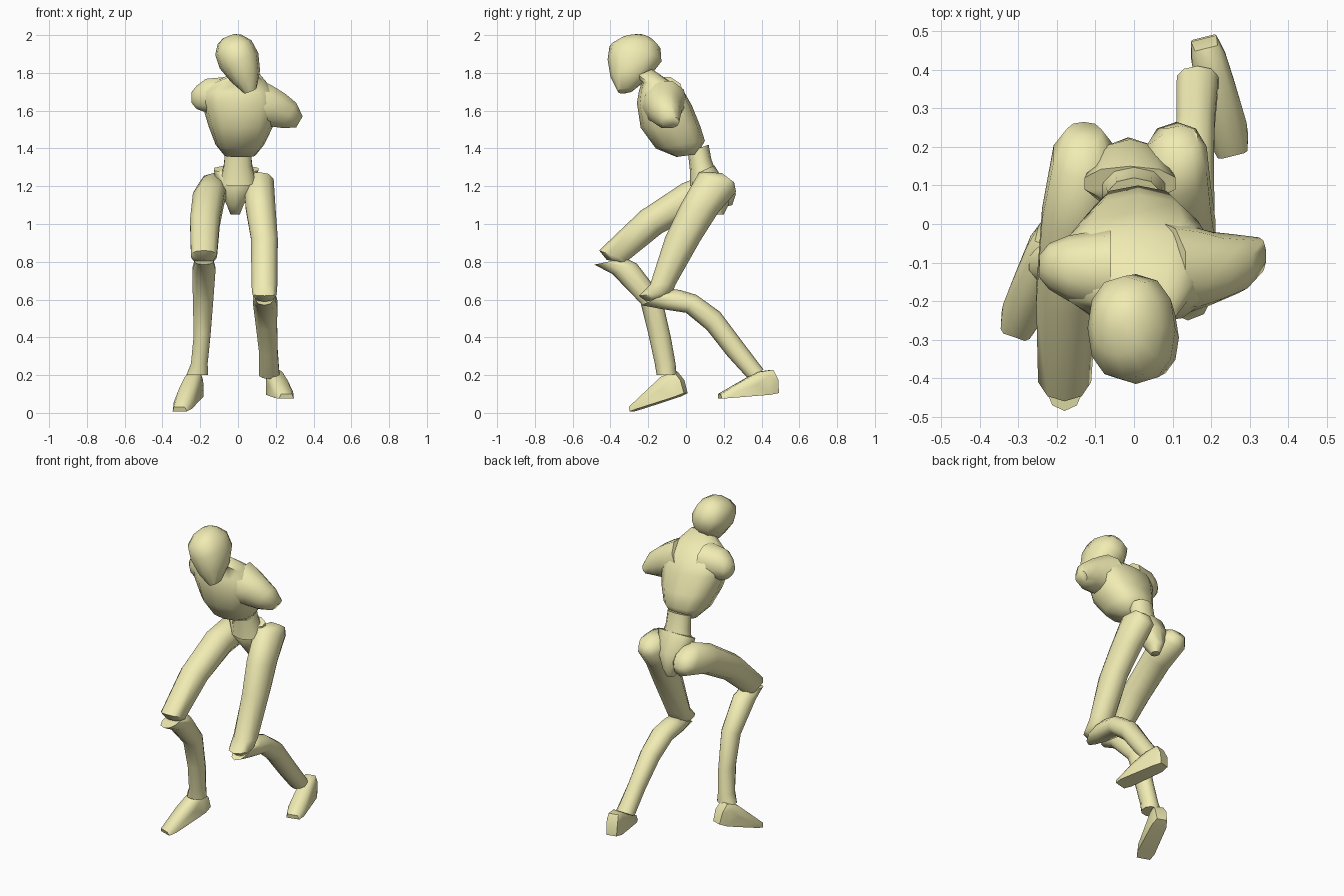
import bpy, bmesh
from math import sin, cos, tau, radians
from mathutils import Vector

mat = bpy.data.materials.new("pale_yellow")
mat.diffuse_color = (0.88, 0.84, 0.45, 1)


def finish(name, bm, angle=62):
    bmesh.ops.recalc_face_normals(bm, faces=bm.faces[:])
    me = bpy.data.meshes.new(name)
    bm.to_mesh(me)
    bm.free()
    me.materials.append(mat)
    ob = bpy.data.objects.new(name, me)
    bpy.context.collection.objects.link(ob)
    bpy.ops.object.select_all(action='DESELECT')
    ob.select_set(True)
    bpy.context.view_layer.objects.active = ob
    bpy.ops.object.shade_smooth_by_angle(angle=radians(angle))
    return ob


def soft(v, power):
    return abs(v) ** power * (1 if v > 0 else -1)


def loft(name, rings, wide=(1, 0, 0), sides=10, power=0.92):
    """Each ring: (front point, back point, half width along 'wide'). Lower power is squarer."""
    wide = Vector(wide).normalized()
    bm = bmesh.new()
    loops = []
    for a, b, w in rings:
        a, b = Vector(a), Vector(b)
        mid, half = (a + b) / 2, (a - b) / 2
        loops.append([bm.verts.new(mid + half * soft(cos(tau * i / sides), power)
                                   + wide * w * 1.03 * soft(sin(tau * i / sides), power))
                      for i in range(sides)])
    for l0, l1 in zip(loops, loops[1:]):
        for i in range(sides):
            j = (i + 1) % sides
            bm.faces.new((l0[i], l0[j], l1[j], l1[i]))
    bm.faces.new(loops[0][::-1])
    bm.faces.new(loops[-1])
    return finish(name, bm)


def body(name, rows, **kw):
    """Row: x, half width, front y, front z, back y, back z."""
    return loft(name, [((x, fy, fz), (x, by, bz), w) for x, w, fy, fz, by, bz in rows], **kw)


def shoulder(name, rows, wide):
    """Row: x, z, front y, back y, half height."""
    return loft(name, [((x, f, z), (x, b, z), h) for x, z, f, b, h in rows], wide=wide)


def foot(name, heel, pitch, yaw):
    bm = bmesh.new()
    # half width, distance from heel, height
    for w, y, z in [(.030, 0, .005), (.045, .05, 0), (.034, -.002, .075), (.030, .02, .13), (.045, .05, .10),
                    (.030, .10, .125), (.050, .12, .06), (.040, .18, .085), (.055, .24, .03),
                    (.052, .27, 0), (.040, .315, 0), (.030, .317, .025)]:
        for s in (-1, 1):
            bm.verts.new((s * w, -y, z))
    bmesh.ops.convex_hull(bm, input=bm.verts[:])
    ob = finish(name, bm)
    ob.location = heel
    ob.rotation_euler = (radians(pitch), 0, radians(yaw))


# Head, rolled to one side
body("head", [(.065, .035, -.36, 1.70, -.28, 1.71), (.04, .08, -.40, 1.78, -.19, 1.785),
              (.005, .107, -.415, 1.87, -.13, 1.86), (-.025, .10, -.405, 1.94, -.135, 1.93),
              (-.045, .065, -.34, 1.98, -.18, 1.975), (-.05, .03, -.28, 1.995, -.22, 1.995)],
     wide=(.93, 0, .37), sides=12, power=.88)

# Chest with neck stub
body("chest", [(.01, .08, -.05, 1.355, .06, 1.37), (.01, .125, -.16, 1.40, .10, 1.44),
               (.015, .165, -.24, 1.51, .075, 1.52), (.01, .195, -.26, 1.64, .03, 1.63),
               (.0, .185, -.25, 1.70, -.01, 1.70), (.01, .14, -.235, 1.75, -.07, 1.745),
               (.04, .065, -.27, 1.78, -.18, 1.82)], sides=12, power=.8)

# Shoulder stumps
shoulder("right_shoulder", [(.06, 1.63, -.24, .01, .15), (.13, 1.62, -.235, .0, .125),
                            (.20, 1.605, -.21, -.02, .10), (.27, 1.575, -.18, -.028, .078),
                            (.325, 1.54, -.13, -.035, .035)], (.5, 0, .86))
shoulder("left_shoulder", [(-.06, 1.68, -.23, -.01, .10), (-.17, 1.68, -.20, -.03, .09),
                           (-.22, 1.67, -.17, -.05, .062), (-.245, 1.67, -.14, -.08, .03)], (0, 0, 1))

# Waist and pelvis
body("waist", [(0, .07, .01, 1.38, .12, 1.42), (0, .075, .02, 1.29, .135, 1.34),
               (0, .095, .02, 1.20, .17, 1.25)])
body("pelvis", [(-.01, .12, .06, 1.27, .15, 1.31), (-.01, .10, .03, 1.20, .22, 1.20),
                (-.015, .045, .10, 1.10, .225, 1.10), (-.015, .025, .14, 1.05, .20, 1.05)])

# Legs
body("left_thigh", [(-.13, .045, .21, 1.23, .265, 1.16), (-.13, .08, .12, 1.27, .245, 1.10),
                    (-.155, .085, -.02, 1.215, .07, 1.06), (-.175, .08, -.24, 1.07, -.13, .95),
                    (-.18, .07, -.46, .86, -.31, .805), (-.18, .05, -.42, .81, -.31, .79)])
body("left_shin", [(-.18, .05, -.485, .785, -.32, .82), (-.18, .062, -.39, .735, -.26, .79),
                   (-.185, .055, -.24, .58, -.13, .62), (-.19, .045, -.20, .42, -.08, .40),
                   (-.205, .045, -.165, .26, -.055, .26), (-.215, .058, -.155, .20, -.05, .205)])
body("right_thigh", [(.12, .045, .19, 1.27, .255, 1.22), (.11, .08, .07, 1.275, .265, 1.17),
                     (.12, .08, -.03, 1.10, .17, 1.06), (.14, .072, -.11, .93, .075, .91),
                     (.14, .07, -.19, .68, -.055, .68), (.14, .065, -.25, .62, -.07, .64),
                     (.14, .045, -.21, .59, -.10, .61)])
body("right_shin", [(.14, .05, -.235, .57, -.06, .655), (.14, .062, -.13, .55, -.03, .65),
                    (.145, .065, .0, .53, .055, .625), (.15, .058, .11, .44, .18, .535),
                    (.16, .05, .22, .30, .30, .375), (.165, .055, .33, .18, .41, .23)])

# Feet
foot("left_foot", (-.21, 0, .10), 17, -19)
foot("right_foot", (.18, .485, .10), 4.5, 14)
